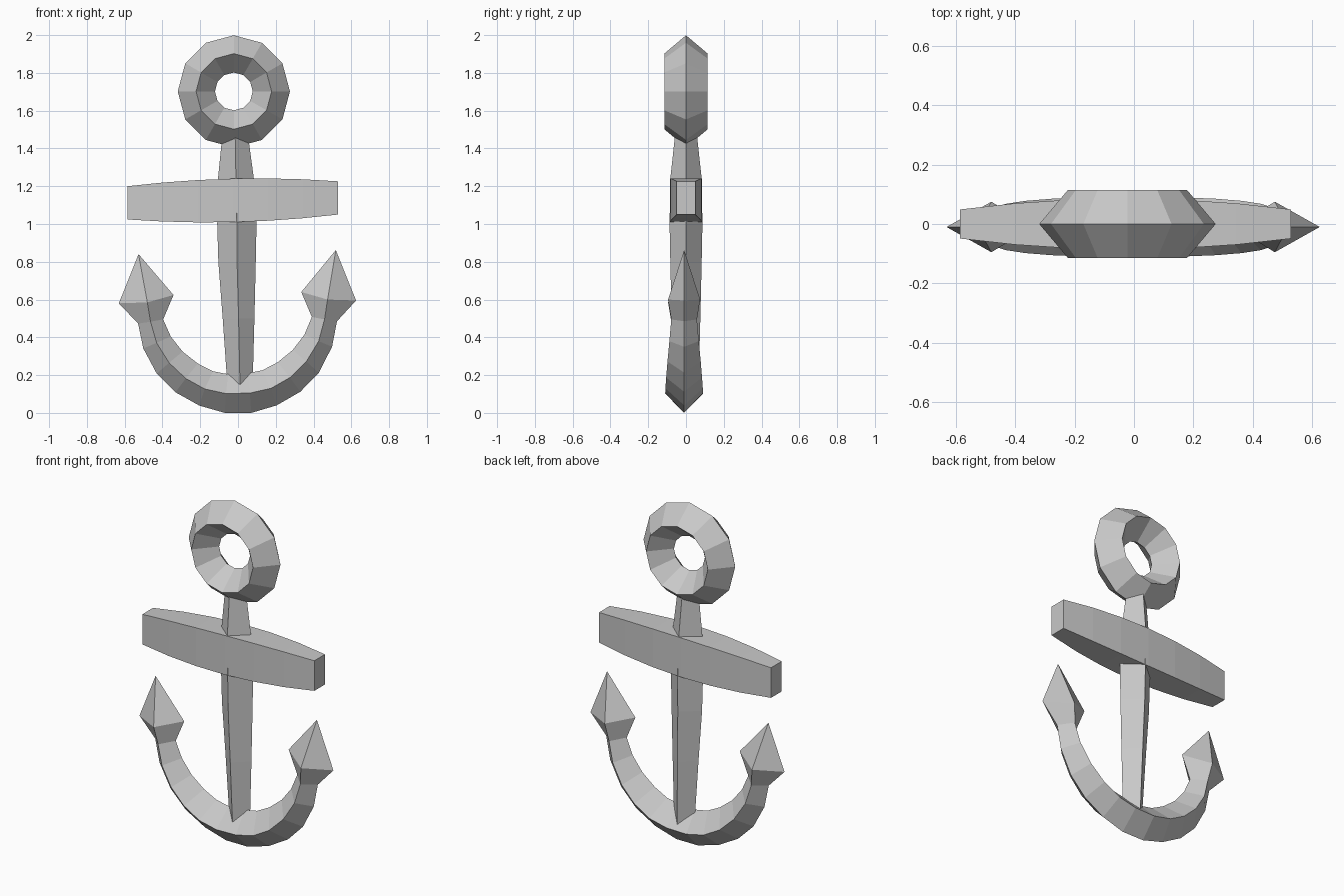
import bpy, bmesh, math
from mathutils import Vector

cube = bpy.data.objects.get("Cube")
if cube:
    bpy.data.objects.remove(cube)

iron = bpy.data.materials.new("iron grey")
iron.use_nodes = True
colour = (0.58, 0.58, 0.58, 1)
iron.diffuse_color = colour
iron.node_tree.nodes["Principled BSDF"].inputs["Base Color"].default_value = colour


def loft(name, sections, closed=False):
    """Skin a row of four-sided sections, flat shaded."""
    bm = bmesh.new()
    rings = [[bm.verts.new(p) for p in s] for s in sections]
    pairs = list(zip(rings, rings[1:]))
    if closed:
        pairs.append((rings[-1], rings[0]))
    else:
        bm.faces.new(rings[0])
        bm.faces.new(rings[-1])
    for a, b in pairs:
        for i in range(4):
            j = (i + 1) % 4
            bm.faces.new((a[i], a[j], b[j], b[i]))
    bmesh.ops.remove_doubles(bm, verts=bm.verts, dist=0.0005)
    bmesh.ops.recalc_face_normals(bm, faces=bm.faces)
    mesh = bpy.data.meshes.new(name)
    bm.to_mesh(mesh)
    bm.free()
    mesh.materials.append(iron)
    obj = bpy.data.objects.new(name, mesh)
    bpy.context.collection.objects.link(obj)
    return obj


# Ring: diamond section swept around twelve steps
ring_profile = [(0.297, 0), (0.2, -0.115), (0.1, 0), (0.2, 0.115)]
ring = []
for k in range(12):
    a = math.tau * k / 12
    ring.append([(-0.022 + r * math.cos(a), y, 1.702 + r * math.sin(a))
                 for r, y in ring_profile])
loft("ring", ring, closed=True)

# Shank: tapered diamond bar; rows are height, centre x, half width, half depth
shank_rows = [(1.47, -0.015, 0.068, 0.058), (1.24, -0.011, 0.095, 0.083),
              (1.0, -0.006, 0.104, 0.087), (0.8, -0.005, 0.099, 0.083),
              (0.5, 0.003, 0.084, 0.076), (0.13, 0.011, 0.066, 0.066)]
loft("shank", [[(x - w, 0, z), (x, -d, z), (x + w, 0, z), (x, d, z)]
               for z, x, w, d in shank_rows])

# Crossbar: box section bulging towards the middle
bar = []
for k in range(7):
    t = k / 3 - 1
    bulge = 1 - t * t
    x, z = -0.028 + 0.557 * t, 1.125 + 0.013 * t
    h, d = 0.088 + 0.027 * bulge, 0.049 + 0.037 * bulge
    bar.append([(x, -d, z - h), (x, d, z - h), (x, d, z + h), (x, -d, z + h)])
loft("crossbar", bar)

# Curved arms with flukes: inner edge, ridge, outer edge, half depth
half_arm = [((0.05, 0.21), (0.063, 0.105), (0.07, 0.0), 0.1),
            ((0.13, 0.226), (0.175, 0.13), (0.205, 0.04), 0.099),
            ((0.21, 0.268), (0.275, 0.187), (0.33, 0.112), 0.095),
            ((0.29, 0.333), (0.362, 0.272), (0.428, 0.213), 0.088),
            ((0.352, 0.415), (0.427, 0.38), (0.498, 0.35), 0.078),
            ((0.391, 0.508), (0.458, 0.495), (0.524, 0.485), 0.068),
            ((0.335, 0.64), (0.474, 0.6), (0.625, 0.595), 0.085),
            ((0.518, 0.862), (0.518, 0.862), (0.518, 0.862), 0)]


def arm_sections(side):
    out = []
    for inner, ridge, outer, d in half_arm:
        def place(p, y):
            x, z = p
            if side < 0:
                x, z = -x - 0.01 * z, z - 0.025 * z
            return Vector((x, y - 0.01, z))
        out.append([place(inner, 0), place(ridge, -d), place(outer, 0), place(ridge, d)])
    return out


loft("arms_and_flukes", arm_sections(-1)[::-1] + arm_sections(1))
